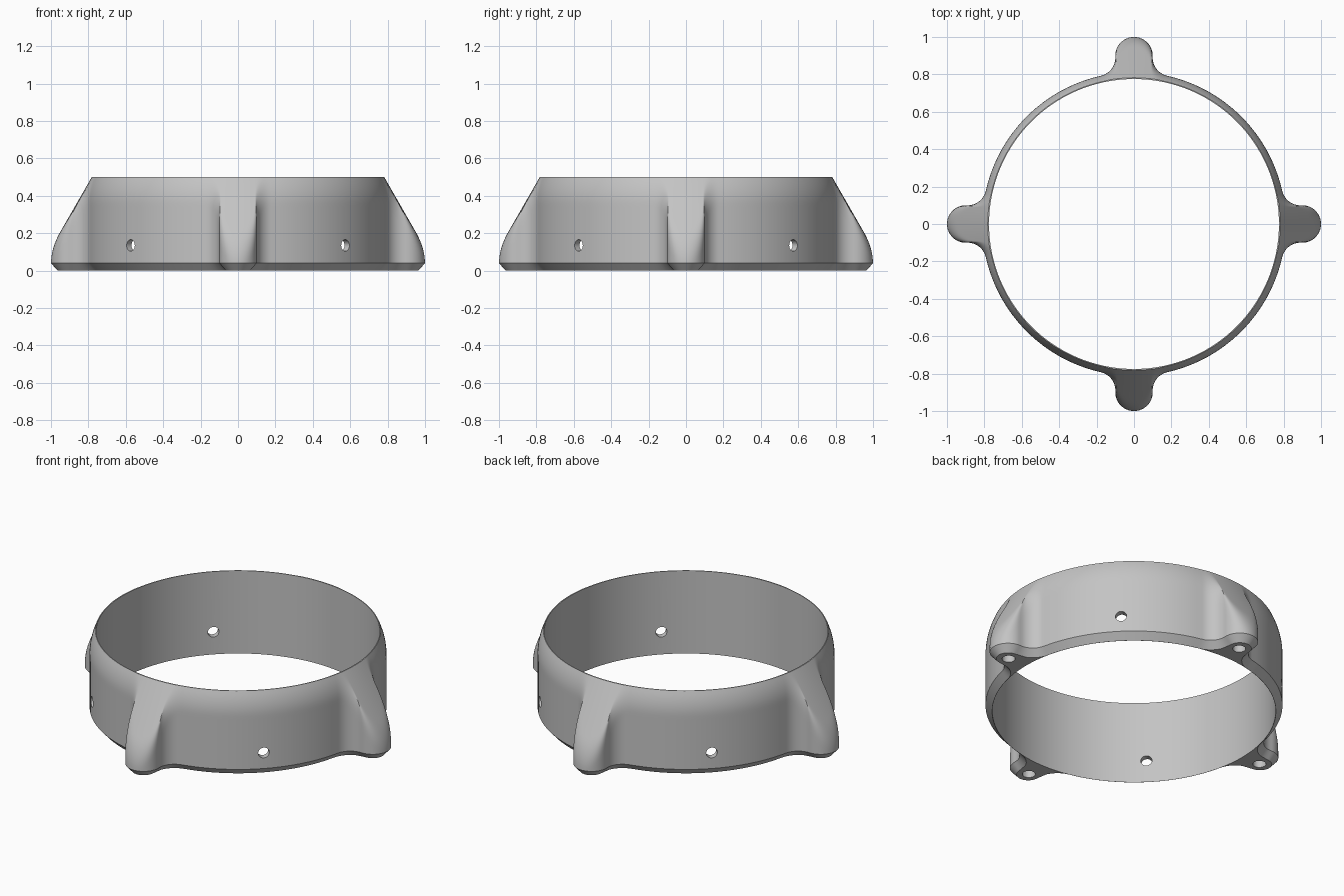
import bpy, bmesh
from math import sin, cos, pi, acos, atan2, hypot
from mathutils import Matrix, Vector

if "Cube" in bpy.data.objects:
    bpy.data.objects.remove(bpy.data.objects["Cube"])

HEIGHT, CHAMFER = 0.5, 0.036
RING, INNER = 0.812, 0.775
LUG_AT, LUG, FILLET = 0.9, 0.1, 0.1


def arc(cx, cy, r, start, end, n):
    """Points on an arc, leaving out the last one."""
    return [(cx + r * cos(start + (end - start) * i / n),
             cy + r * sin(start + (end - start) * i / n)) for i in range(n)]


def outline(inset):
    """Ring with four filleted lugs, drawn inwards by the inset."""
    a, b = RING + FILLET, LUG + FILLET
    turn = acos((a * a + LUG_AT ** 2 - b * b) / (2 * a * LUG_AT))
    fx, fy = a * cos(turn), a * sin(turn)
    lug_end = atan2(fy, fx - LUG_AT)
    r_ring, r_lug, r_fil = RING - inset, LUG - inset, FILLET + inset
    quarter = arc(LUG_AT, 0, r_lug, -lug_end, lug_end, 24)
    quarter += arc(fx, fy, r_fil, lug_end - pi, turn - pi, 10) if lug_end < turn else \
        arc(fx, fy, r_fil, lug_end + pi, turn + pi, 10)
    quarter += arc(0, 0, r_ring, turn, pi / 2 - turn, 24)
    quarter += arc(fy, fx, r_fil, -pi / 2 - turn, -pi / 2 - lug_end, 10)
    points = []
    for k in range(4):
        c, s = cos(k * pi / 2), sin(k * pi / 2)
        points += [(x * c - y * s, x * s + y * c) for x, y in quarter]
    return points


def soft_min(a, b, k=0.05):
    h = max(k - abs(a - b), 0) / k
    return min(a, b) - h * h * k / 4


def section(z):
    """Outline at one height, trimmed by the sloping cone."""
    cone = 0.782 + (HEIGHT - z) * 0.575
    row = []
    for x, y in outline(CHAMFER * max(0, 1 - z / 0.04)):
        r = hypot(x, y)
        f = (soft_min(r, cone) if z >= 0.04 else r) / r
        row.append((x * f, y * f, z))
    return row


def inner_row(z):
    return [(INNER * x / hypot(x, y), INNER * y / hypot(x, y), z) for x, y in outline(0)]


def make_object(name, bm):
    mesh = bpy.data.meshes.new(name)
    bmesh.ops.recalc_face_normals(bm, faces=bm.faces)
    bm.to_mesh(mesh)
    bm.free()
    obj = bpy.data.objects.new(name, mesh)
    bpy.context.collection.objects.link(obj)
    return obj


# Collar body: stacked sections outside, plain bore inside
rows = [section(0)] + [section(0.04 + 0.02 * i) for i in range(24)]
rows += [inner_row(HEIGHT), inner_row(0)]
bm = bmesh.new()
loops = [[bm.verts.new(p) for p in row] for row in rows]
for lower, upper in zip(loops, loops[1:] + loops[:1]):
    n = len(lower)
    for i in range(n):
        j = (i + 1) % n
        bm.faces.new((lower[i], lower[j], upper[j], upper[i]))
collar = make_object("mounting_collar", bm)

# Holes: one through the wall between lugs, one blind hole under each lug
bm = bmesh.new()
for k in range(4):
    spin = Matrix.Rotation(k * pi / 2, 4, "Z")
    side = Matrix.Rotation(pi / 4, 4, "Z") @ Matrix.Translation((0.8, 0, 0.135)) \
        @ Matrix.Rotation(pi / 2, 4, "Y")
    under = Matrix.Translation((LUG_AT - 0.005, 0, 0.03))
    for place, radius, depth in ((side, 0.031, 0.2), (under, 0.036, 0.26)):
        bmesh.ops.create_cone(bm, cap_ends=True, segments=24, radius1=radius,
                              radius2=radius, depth=depth, matrix=spin @ place)
cutter = make_object("hole_cutter", bm)
cutter.hide_render = True

bpy.ops.object.select_all(action="DESELECT")
bpy.context.view_layer.objects.active = collar
collar.select_set(True)
cut = collar.modifiers.new("holes", "BOOLEAN")
cut.operation, cut.solver, cut.object = "DIFFERENCE", "EXACT", cutter
bpy.ops.object.modifier_apply(modifier=cut.name)
bpy.data.objects.remove(cutter)

# Finish
grey = bpy.data.materials.new("light_grey")
grey.use_nodes = True
colour = (0.55, 0.55, 0.55, 1)
grey.diffuse_color = colour
grey.node_tree.nodes["Principled BSDF"].inputs["Base Color"].default_value = colour
collar.data.materials.clear()
collar.data.materials.append(grey)
bpy.ops.object.shade_smooth_by_angle(angle=pi / 6)
